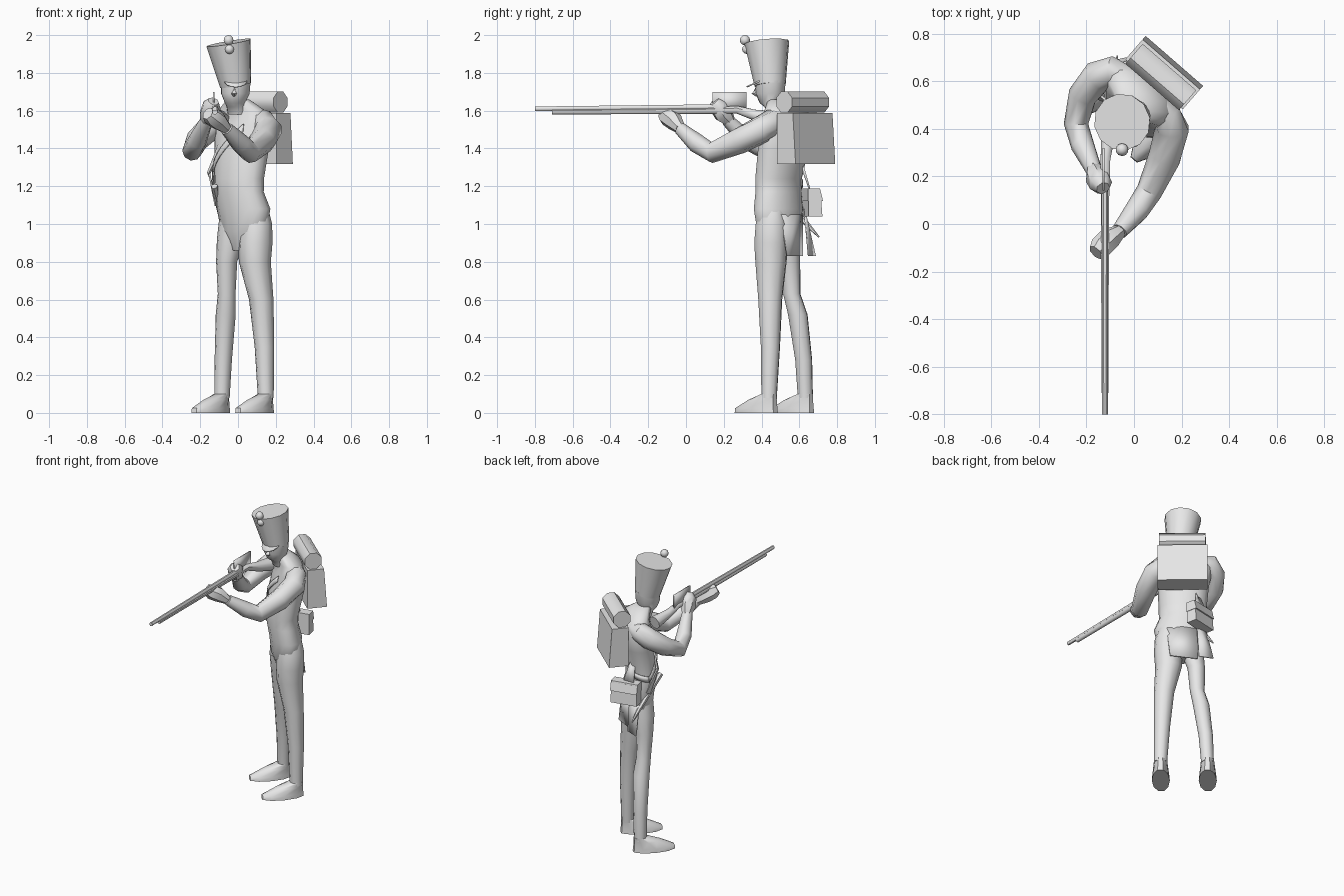
import bpy
import bmesh
from math import cos, sin, pi, radians
from mathutils import Vector, Matrix

if "Cube" in bpy.data.objects:
    bpy.data.objects.remove(bpy.data.objects["Cube"])

material = bpy.data.materials.new("plain grey")
material.use_nodes = True
grey = (0.8, 0.8, 0.8, 1)
material.diffuse_color = grey
material.node_tree.nodes["Principled BSDF"].inputs["Base Color"].default_value = grey

# The body is turned: local x is its left, local -y is its chest
TURN = Matrix.Rotation(radians(-41), 3, "Z")


def finish(name, bm, smooth=45):
    """Turn a bmesh into a shaded object."""
    bmesh.ops.recalc_face_normals(bm, faces=bm.faces[:])
    mesh = bpy.data.meshes.new(name)
    bm.to_mesh(mesh)
    bm.free()
    mesh.materials.append(material)
    part = bpy.data.objects.new(name, mesh)
    bpy.context.collection.objects.link(part)
    bpy.ops.object.select_all(action="DESELECT")
    part.select_set(True)
    bpy.context.view_layer.objects.active = part
    bpy.ops.object.shade_smooth_by_angle(angle=radians(smooth))
    return part


def skin(name, rings):
    """Bridge a list of point rings and cap both ends."""
    bm = bmesh.new()
    loops = [[bm.verts.new(p) for p in ring] for ring in rings]
    count = len(loops[0])
    for low, high in zip(loops, loops[1:]):
        for i in range(count):
            j = (i + 1) % count
            bm.faces.new((low[i], low[j], high[j], high[i]))
    bm.faces.new(loops[0])
    bm.faces.new(loops[-1])
    return finish(name, bm)


def loft(name, sections, sides=10):
    """Level ellipses: x, y, z, half width, half depth."""
    angles = [2 * pi * i / sides for i in range(sides)]
    return skin(name, [[Vector((x, y, z)) + TURN @ Vector((a * cos(t), b * sin(t), 0))
                        for t in angles] for x, y, z, a, b in sections])


def tube(name, path, sides=8, flat=1):
    """Round sections square to a path: x, y, z, radius."""
    points = [Vector(p[:3]) for p in path]
    rings = []
    for i, point in enumerate(points):
        along = points[min(i + 1, len(points) - 1)] - points[max(i - 1, 0)]
        frame = along.to_track_quat("Z", "Y")
        rings.append([point + frame @ Vector((path[i][3] * flat * cos(t), path[i][3] * sin(t), 0))
                      for t in [2 * pi * (k + 0.5) / sides for k in range(sides)]])
    return skin(name, rings)


def box(name, centre, size, turn=-41, taper=1):
    """Turned box whose upper back edge is drawn in by the taper."""
    bm = bmesh.new()
    bmesh.ops.create_cube(bm, size=1)
    for vert in bm.verts:
        if vert.co.z > 0 and vert.co.y > 0:
            vert.co.y *= taper
    bm.transform(Matrix.Translation(centre) @ Matrix.Rotation(radians(turn), 4, "Z")
                 @ Matrix.Diagonal((*size, 1)))
    return finish(name, bm, 20)


def panel(name, corners):
    """Thin cloth or metal sheet."""
    bm = bmesh.new()
    bm.faces.new([bm.verts.new(c) for c in corners])
    part = finish(name, bm)
    part.modifiers.new("thickness", "SOLIDIFY").thickness = 0.008
    return part


def ball(name, centre, radius):
    bm = bmesh.new()
    bmesh.ops.create_uvsphere(bm, u_segments=10, v_segments=6, radius=radius,
                              matrix=Matrix.Translation(centre))
    return finish(name, bm, 60)


# Coat, from crotch to collar
coat = [(.02, .49, .86, .05, .045), (.03, .49, .96, .14, .09), (.03, .49, 1.08, .165, .102),
        (.005, .49, 1.17, .152, .098), (.005, .49, 1.24, .153, .1), (.02, .515, 1.4, .165, .11),
        (.02, .54, 1.53, .18, .1), (.02, .53, 1.6, .15, .08), (0, .49, 1.66, .06, .06)]
loft("coat", coat, 14)


def on_coat(angle, height):
    """Point just outside the coat at an angle and a height."""
    for low, high in zip(coat, coat[1:]):
        if low[2] <= height <= high[2]:
            mix = (height - low[2]) / (high[2] - low[2])
            x, y, z, a, b = [p + (q - p) * mix for p, q in zip(low, high)]
            t = radians(angle)
            return Vector((x, y, z)) + TURN @ Vector((a * cos(t), b * sin(t), 0)) * 1.03


def band(name, start, end, steps=10, half=0.02):
    """Strap laid over the coat between two angle and height pairs."""
    bm = bmesh.new()
    rows = []
    for i in range(steps + 1):
        angle, height = [p + (q - p) * i / steps for p, q in zip(start, end)]
        rows.append([bm.verts.new(on_coat(angle, height + h)) for h in (-half, half)])
    for (a, b), (c, d) in zip(rows, rows[1:]):
        bm.faces.new((a, b, d, c))
    part = finish(name, bm)
    part.modifiers.new("thickness", "SOLIDIFY").thickness = 0.006


band("chest_strap", (-60, 1.51), (-175, 1.2))
band("back_strap", (-175, 1.2), (-235, 1.22))
tube("hanging_strap", [(-.09, .5, 1.42, .02), (-.155, .54, 1.27, .02), (-.11, .58, 1.1, .02)], 4, .4)

# Coat tails
panel("left_tail", [on_coat(60, 1.05), on_coat(98, 1.05), on_coat(135, 1.05),
                    (-.01, .62, .83), (.15, .54, .83)])
panel("right_tail", [on_coat(130, 1.08), on_coat(165, 1.08), (-.09, .68, .83), (0, .645, .83)])

# Legs and shoes
legs = {
    "left": [(.088, .46, 1.09, .07), (.095, .453, 1, .086), (.092, .45, .9, .091),
             (.089, .45, .8, .085), (.123, .446, .6, .065), (.14, .447, .35, .052),
             (.147, .44, .08, .042)],
    "right": [(-.03, .53, 1.07, .065), (-.04, .535, .92, .072), (-.06, .55, .8, .056),
              (-.06, .56, .63, .047), (-.065, .592, .52, .053), (-.078, .623, .28, .046),
              (-.085, .632, .08, .041)],
}
for side, path in legs.items():
    loft(side + "_leg", [(*p, p[3]) for p in path])
    x, y = path[-1][:2]
    shoe = []
    for forward, z, width, length in ((.09, 0, .058, .143), (.09, .025, .056, .14),
                                      (.045, .07, .048, .09), (.0, .1, .042, .043)):
        step = TURN @ Vector((0, -forward, 0))
        shoe.append((x + step.x, y + step.y, z, width, length))
    loft(side + "_shoe", shoe)

# Arms and hands
tube("left_arm", [(.07, .53, 1.56, .045), (.13, .46, 1.54, .07), (.16, .4, 1.5, .074),
                  (.13, .28, 1.44, .07), (.065, .135, 1.378, .056), (.015, .06, 1.425, .052),
                  (-.06, -.03, 1.505, .035)], 9)
tube("left_hand", [(-.06, -.03, 1.505, .03), (-.105, -.065, 1.545, .05),
                   (-.14, -.1, 1.57, .05), (-.16, -.12, 1.585, .035)], 7)
tube("right_arm", [(-.03, .62, 1.55, .045), (-.09, .64, 1.55, .065), (-.15, .62, 1.51, .07),
                   (-.215, .54, 1.445, .062), (-.242, .42, 1.388, .053), (-.215, .33, 1.44, .05),
                   (-.165, .22, 1.55, .034)], 9)
tube("right_hand", [(-.17, .235, 1.54, .03), (-.155, .2, 1.58, .052),
                    (-.14, .17, 1.625, .05), (-.13, .15, 1.65, .03)], 7)

# Head
loft("head", [(0, .485, 1.58, .055, .055), (-.006, .47, 1.62, .055, .055),
              (-.016, .445, 1.64, .052, .058), (-.014, .445, 1.69, .075, .08),
              (-.012, .448, 1.76, .08, .082)], 12)
tube("nose", [(-.02, .375, 1.725, .008), (-.022, .362, 1.69, .016), (-.02, .375, 1.68, .008)], 5)

# Tall flared cap with peak and pompoms
tube("cap", [(-.012, .445, 1.735, .084), (-.05, .428, 1.96, .12)], 12)
panel("cap_peak", [Vector((-.012 + .062 * cos(t), .4 + .08 * sin(t), 1.765 + .035 * sin(t)))
                   for t in [pi + pi * i / 8 for i in range(9)]])
ball("upper_pompom", (-.05, .312, 1.973), .027)
ball("lower_pompom", (-.045, .322, 1.925), .025)

# Backpack and blanket roll
box("backpack", (.127, .636, 1.453), (.32, .13, .27), taper=.7)
tube("blanket_roll", [(.225, .52, 1.645, .06), (0, .715, 1.645, .06)], 8)

# Cartridge pouch and scabbard
box("pouch", (.005, .667, 1.11), (.18, .075, .14), 12, .7)
box("pouch_flap", (.005, .667, 1.155), (.185, .08, .065), 12, .6)
panel("pouch_strap", [(-.03, .61, 1.32), (0, .62, 1.32), (.03, .66, 1.18), (-.05, .66, 1.18)])
tube("scabbard", [(-.125, .46, 1.2, .018), (-.08, .64, 1, .014), (-.07, .705, .93, .004)], 6)

# Musket
tube("barrel", [(-.122, -.8, 1.61, .013), (-.122, .2, 1.62, .015)])
tube("stock", [(-.122, -.71, 1.594, .015), (-.122, .1, 1.6, .019), (-.12, .27, 1.605, .022),
               (-.11, .36, 1.578, .03), (-.09, .48, 1.555, .045)], 8)
panel("lock_plate", [(-.132, .14, 1.6), (-.132, .32, 1.6), (-.132, .32, 1.7), (-.132, .14, 1.7)])
